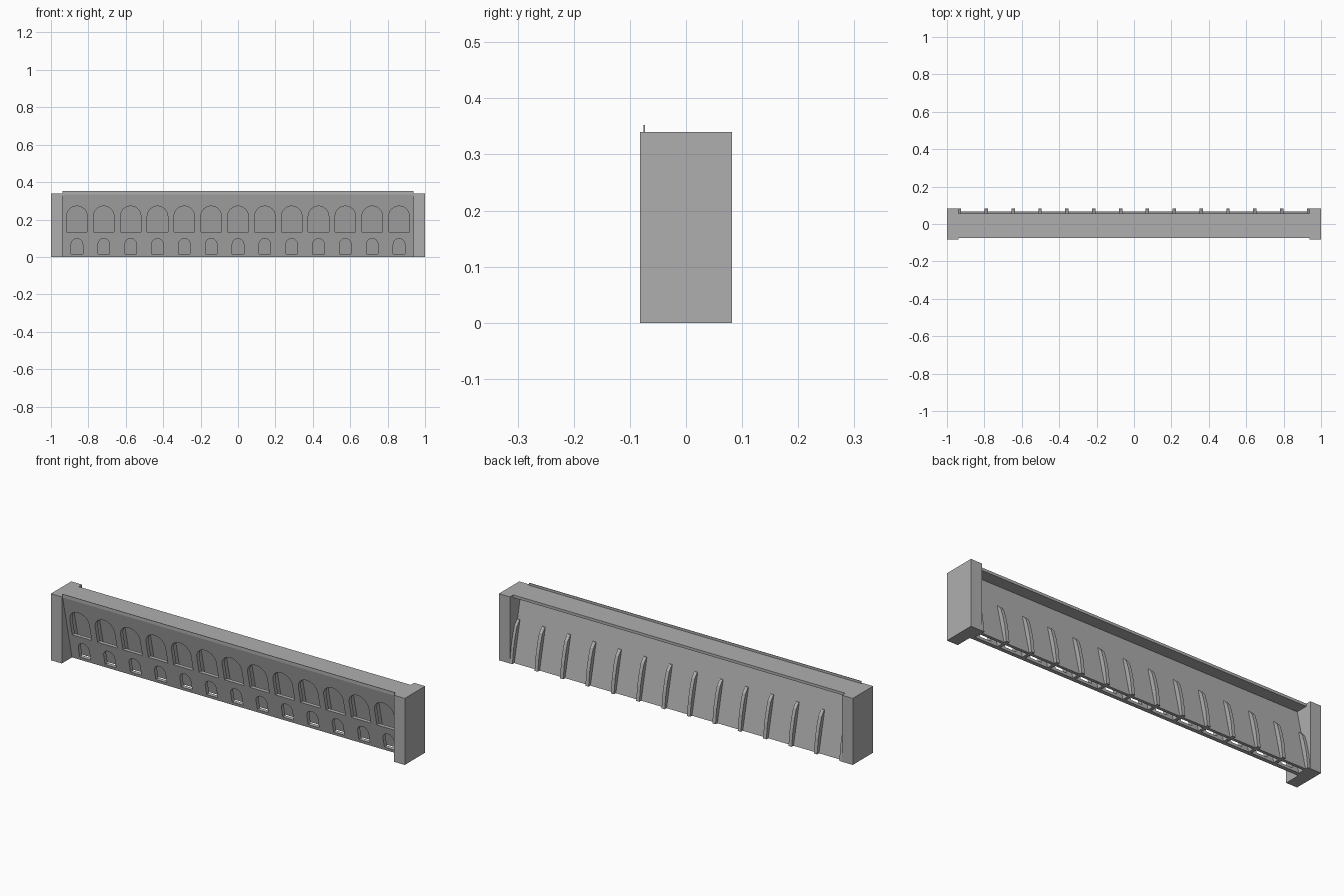
import bpy, bmesh, math

cube = bpy.data.objects.get("Cube")
if cube:
    bpy.data.objects.remove(cube, do_unlink=True)

# One flat stone colour
stone = bpy.data.materials.new("grey_stone")
stone.use_nodes = True
grey = (0.43, 0.43, 0.43, 1)
stone.diffuse_color = grey
bsdf = stone.node_tree.nodes["Principled BSDF"]
bsdf.inputs["Base Color"].default_value = grey
bsdf.inputs["Roughness"].default_value = 0.9

BAYS = 13
PITCH = 0.1435
INNER = 0.938      # inner face of the end piers


def add_object(name, bm):
    bmesh.ops.recalc_face_normals(bm, faces=bm.faces)
    mesh = bpy.data.meshes.new(name)
    bm.to_mesh(mesh)
    bm.free()
    mesh.materials.append(stone)
    obj = bpy.data.objects.new(name, mesh)
    bpy.context.collection.objects.link(obj)
    return obj


def prism(bm, points, offset):
    """Extrude a closed outline of 3D points by an offset."""
    face = bm.faces.new([bm.verts.new(p) for p in points])
    new = bmesh.ops.extrude_face_region(bm, geom=[face], use_keep_orig=True)["geom"]
    bmesh.ops.translate(bm, vec=offset,
                        verts=[g for g in new if isinstance(g, bmesh.types.BMVert)])


def side_profile(name, profile, x0, x1):
    bm = bmesh.new()
    prism(bm, [(x0, y, z) for y, z in profile], (x1 - x0, 0, 0))
    return add_object(name, bm)


def arch(bm, x, width, sill, top, steps=12):
    r = width / 2
    pts = [(x - r, -0.2, sill), (x + r, -0.2, sill)]
    for i in range(steps + 1):
        a = math.pi * i / steps
        pts.append((x + r * math.cos(a), -0.2, top - r + r * math.sin(a)))
    prism(bm, pts, (0, 0.4, 0))


# End piers
for side, sign in (("left", 1), ("right", -1)):
    side_profile(side + "_end_pier",
                 [(-0.082, 0), (0.082, 0), (0.082, 0.34), (-0.082, 0.34)],
                 sign * INNER, sign)

# Forward-leaning front panel with a thin raised lip
front = side_profile("front_panel",
                     [(0, 0), (-0.076, 0.335), (-0.076, 0.352), (-0.0735, 0.352),
                      (-0.0735, 0.326), (-0.053, 0.326), (0.02, 0)],
                     -INNER, INNER)

# Two rows of arched openings
bm = bmesh.new()
for i in range(BAYS):
    x = (i - (BAYS - 1) / 2) * PITCH
    arch(bm, x, 0.11, 0.133, 0.272)
    arch(bm, x, 0.062, 0.016, 0.098)
cutter = add_object("arch_cutter", bm)
cutter.hide_render = True
mod = front.modifiers.new("arches", 'BOOLEAN')
mod.operation = 'DIFFERENCE'
mod.solver = 'EXACT'
mod.object = cutter
bpy.context.view_layer.objects.active = front
bpy.ops.object.modifier_apply(modifier=mod.name)
bpy.data.objects.remove(cutter, do_unlink=True)

# Leaning back panel, open underneath
side_profile("back_panel",
             [(0.052, 0), (0.067, 0), (-0.007, 0.326), (-0.022, 0.326)], -INNER, INNER)

# Walkway slab overhanging at the back
side_profile("top_slab",
             [(-0.0735, 0.326), (0.055, 0.326), (0.055, 0.34), (-0.0735, 0.34)],
             -INNER, INNER)

# Buttresses behind and dividing walls inside, one between each pair of bays
for i in range(BAYS + 1):
    x = (i - BAYS / 2) * PITCH
    side_profile("buttress_%d" % (i + 1),
                 [(0.06, 0), (0.082, 0), (0.072, 0.08), (0.058, 0.14), (0.045, 0.18),
                  (0.024, 0.205), (0.016, 0.205)],
                 x - 0.009, x + 0.009)
    side_profile("divider_%d" % (i + 1),
                 [(0.012, 0), (0.058, 0), (-0.014, 0.326), (-0.06, 0.326)],
                 x - 0.008, x + 0.008)
